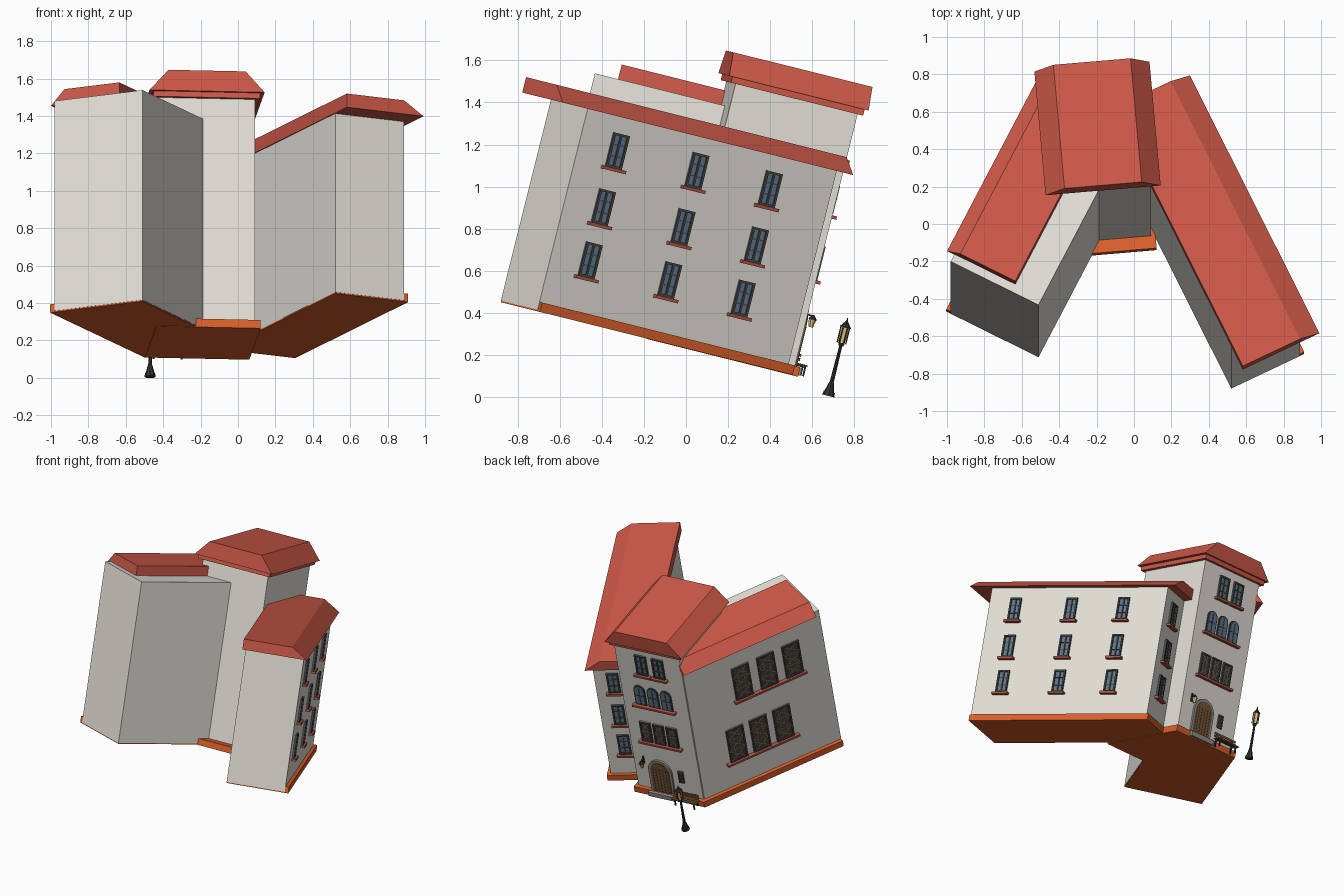
import bpy, bmesh, math
from mathutils import Matrix, Vector

if "Cube" in bpy.data.objects:
    bpy.data.objects.remove(bpy.data.objects["Cube"])

COL = dict(wall=(.78, .75, .69), roof=(.62, .10, .065), base=(.72, .12, .025), sill=(.45, .09, .06),
           frame=(.07, .065, .06), glass=(.11, .2, .3), lattice=(.07, .055, .04), lead=(.32, .27, .2),
           wood=(.2, .1, .04), stone=(.3, .29, .27), iron=(.03, .03, .035), lamp=(.75, .55, .2))
MATS = {}
for n, c in COL.items():
    MATS[n] = bpy.data.materials.new(n)
    MATS[n].diffuse_color = (*c, 1)

TILT = Matrix.Translation((0, 0, .238)) @ Matrix.Rotation(math.radians(-14), 4, 'X')
parts = {}


def mesh_of(name, mat):
    return parts.setdefault(name, (bmesh.new(), mat))[0]


def prism(name, mat, M, pts, y0, y1):
    """Extrude an XZ outline from y0 to y1 in frame M."""
    bm = mesh_of(name, mat)
    rings = [[bm.verts.new(M @ Vector((x, y, z))) for x, z in pts] for y in (y0, y1)]
    new = [bm.faces.new(rings[0]), bm.faces.new(rings[1][::-1])]
    n = len(pts)
    for i in range(n):
        j = (i + 1) % n
        new.append(bm.faces.new((rings[0][j], rings[0][i], rings[1][i], rings[1][j])))
    bmesh.ops.recalc_face_normals(bm, faces=new)


def box(name, mat, M, x0, x1, y0, y1, z0, z1):
    prism(name, mat, M, [(x0, z0), (x1, z0), (x1, z1), (x0, z1)], y0, y1)


def bar(name, mat, M, a, b, w, y0, y1):
    a, b = Vector(a), Vector(b)
    d = (b - a).normalized() * w / 2
    p = Vector((-d.y, d.x))
    prism(name, mat, M, [a - p, b - p, b + p, a + p], y0, y1)


def cone(name, mat, M, x, y, z0, z1, r0, r1, seg=8):
    bmesh.ops.create_cone(mesh_of(name, mat), cap_ends=True, segments=seg, radius1=r0, radius2=r1,
                          depth=z1 - z0, matrix=M @ Matrix.Translation((x, y, (z0 + z1) / 2)))


def frame_at(x, y, deg):
    return Matrix.Translation((x, y, 0)) @ Matrix.Rotation(math.radians(deg), 4, 'Z')


def arch(x, z0, w, h):
    r = w / 2
    return [(x - r, z0), (x + r, z0)] + [(x + r * math.cos(math.pi * i / 12),
            z0 + h - r + r * math.sin(math.pi * i / 12)) for i in range(13)]


def sill(M, x, z, w):
    box("window_sills", "sill", M, x - w / 2, x + w / 2, -.01, .03, z - .016, z)


def window(M, x, z, w, h, kind="glass", own_sill=True):
    """Casement centred at x, z on a facade."""
    a, b, lo, hi, t = x - w / 2, x + w / 2, z - h / 2, z + h / 2, .011
    box("panes_" + kind, kind, M, a, b, -.01, .004, lo, hi)
    for u in (a, b - t):
        box("window_frames", "frame", M, u, u + t, -.01, .014, lo, hi)
    for v in (lo, hi - t):
        box("window_frames", "frame", M, a, b, -.01, .014, v, v + t)
    if kind == "glass":
        box("window_frames", "frame", M, x - .005, x + .005, -.01, .011, lo, hi)
        for k in (1, 2):
            v = lo + h * k / 3
            box("window_frames", "frame", M, a, b, -.01, .008, v - .003, v + .003)
    else:
        for u in (a + w / 3, b - w / 3):
            bar("window_leading", "lead", M, (u, lo), (u, hi), .004, 0, .008)
        n = 3 if h > .2 else 2
        for k in range(n):
            v0, v1 = lo + h * k / n, lo + h * (k + 1) / n
            bar("window_leading", "lead", M, (a, v0), (b, v1), .004, 0, .007)
            bar("window_leading", "lead", M, (b, v0), (a, v1), .004, 0, .007)
            bar("window_leading", "lead", M, (a, v1), (b, v1), .004, 0, .008)
    if own_sill:
        sill(M, x, lo, w + .035)


R = frame_at(.52, -.907, 26)
L = frame_at(-.98, -.495, -27)
T = frame_at(-.195, .202, 5)

# right wing
box("right_wing_walls", "wall", R, 0, .41, 0, 1.357, .001, .99)
box("right_wing_base", "base", R, 0.001, .435, .002, 1.38, -.006, .04)
prism("right_wing_roof", "roof", R, [(-.006, .985), (.45, .985), (.335, 1.06), (-.006, 1.06)], -.153, 1.427)
# left wing
box("left_wing_walls", "wall", L, 0, .527, 0, 1.088, .001, 1.157)
box("left_wing_base", "base", L, -.028, .525, .002, 1.11, -.006, .04)
prism("left_wing_roof", "roof", L, [(-.045, 1.145), (.365, 1.145), (.365, 1.228), (.035, 1.228)], .045, 1.1)
# tower
box("tower_walls", "wall", T, -.26, .26, -.3, .3, .001, 1.29)
box("tower_base", "base", T, -.275, .285, -.37, .325, -.008, .038)
box("tower_cornice", "roof", T, -.285, .285, -.325, .325, 1.27, 1.302)
prism("tower_roof", "roof", T, [(-.309, 1.3), (.309, 1.3), (.207, 1.413), (-.207, 1.413)], -.342, .342)

# facade frames: x along wall, y outward
right_outer = R @ frame_at(.41, 1.357, -90)
right_back = R @ frame_at(0, 1.357, 0)
left_outer = L @ frame_at(0, 0, 90)
back = T @ frame_at(-.26, .3, 0)

# right wing windows
for z in (.29, .55, .825):
    for s in (.32, .72, 1.153):
        window(right_outer, s, z, .085, .165)
    window(right_back, .28, z, .085, .165)
# left wing lattice windows
for z, row in ((.86, (.26, .46, .66)), (.38, (.41, .595, .78))):
    for s in row:
        window(left_outer, s, z, .135, .27, "lattice", False)
    sill(left_outer, row[1], z - .135, .57)
# tower windows
for s in (.185, .32):
    window(back, s, 1.13, .09, .165)
for s in (.165, .27, .375):
    prism("arched_frames", "frame", back, arch(s, .775, .088, .165), -.01, .008)
    prism("arched_panes", "glass", back, arch(s, .785, .068, .145), 0, .011)
    bar("arched_frames", "frame", back, (s, .785), (s, .92), .007, 0, .014)
    bar("arched_frames", "frame", back, (s - .034, .855), (s + .034, .855), .006, 0, .013)
    window(back, s, .54, .085, .165, "lattice", False)
for z in (.775, .457):
    sill(back, .27, z, .34)
window(back, .15, .2, .04, .095, own_sill=False)

# door
prism("door_surround", "stone", back, arch(.315, .035, .185, .27), -.01, .014)
prism("door", "wood", back, arch(.315, .035, .145, .25), -.01, .02)
for k in range(-2, 3):
    bar("door_grooves", "frame", back, (.315 + k * .026, .04), (.315 + k * .026, .235), .003, .01, .022)
box("door_step", "stone", back, .21, .42, 0, .045, 0, .035)

# wall lantern
bar("wall_lantern_bracket", "iron", back, (.44, .25), (.44, .31), .012, 0, .008)
box("wall_lantern_bracket", "iron", back, .436, .444, 0, .035, .285, .293)
cone("wall_lantern_glass", "lamp", back, .44, .035, .235, .272, .011, .018, 6)
cone("wall_lantern_cap", "iron", back, .44, .035, .272, .295, .022, .003, 6)

# bench
for s in (.03, .18):
    box("bench_legs", "iron", back, s, s + .01, .03, .038, .0, .1)
    box("bench_legs", "iron", back, s, s + .01, .075, .083, .0, .045)
    box("bench_legs", "iron", back, s, s + .01, .03, .083, .04, .048)
for k in range(3):
    box("bench_slats", "wood", back, .01, .21, .036 + k * .018, .05 + k * .018, .048, .055)
    if k < 2:
        box("bench_slats", "wood", back, .01, .21, .037, .044, .066 + k * .02, .08 + k * .02)

# street lamp
P = frame_at(-.47, .712, 0) @ Matrix.Translation((0, 0, -.062))
for z0, z1, r0, r1 in ((0, .02, .03, .027), (.02, .065, .024, .012), (.065, .255, .010, .007),
                       (.245, .26, .012, .016), (.335, .365, .028, .006), (.36, .382, .005, .002)):
    cone("street_lamp_post", "iron", P, 0, 0, z0, z1, r0, r1)
cone("street_lamp_glass", "lamp", P, 0, 0, .26, .335, .015, .022, 6)
for i in range(6):
    a = math.pi * i / 3
    cone("street_lamp_cage", "iron", P, .021 * math.sin(a), .021 * math.cos(a), .258, .338, .003, .003, 4)

# objects
for name, (bm, mat) in parts.items():
    bm.transform(TILT)
    me = bpy.data.meshes.new(name)
    bm.to_mesh(me)
    bm.free()
    me.materials.append(MATS[mat])
    bpy.context.collection.objects.link(bpy.data.objects.new(name, me))

for m in bpy.data.materials:
    if m.users and not m.is_grease_pencil:
        m.use_nodes = True
        m.node_tree.nodes["Principled BSDF"].inputs["Base Color"].default_value = m.diffuse_color
